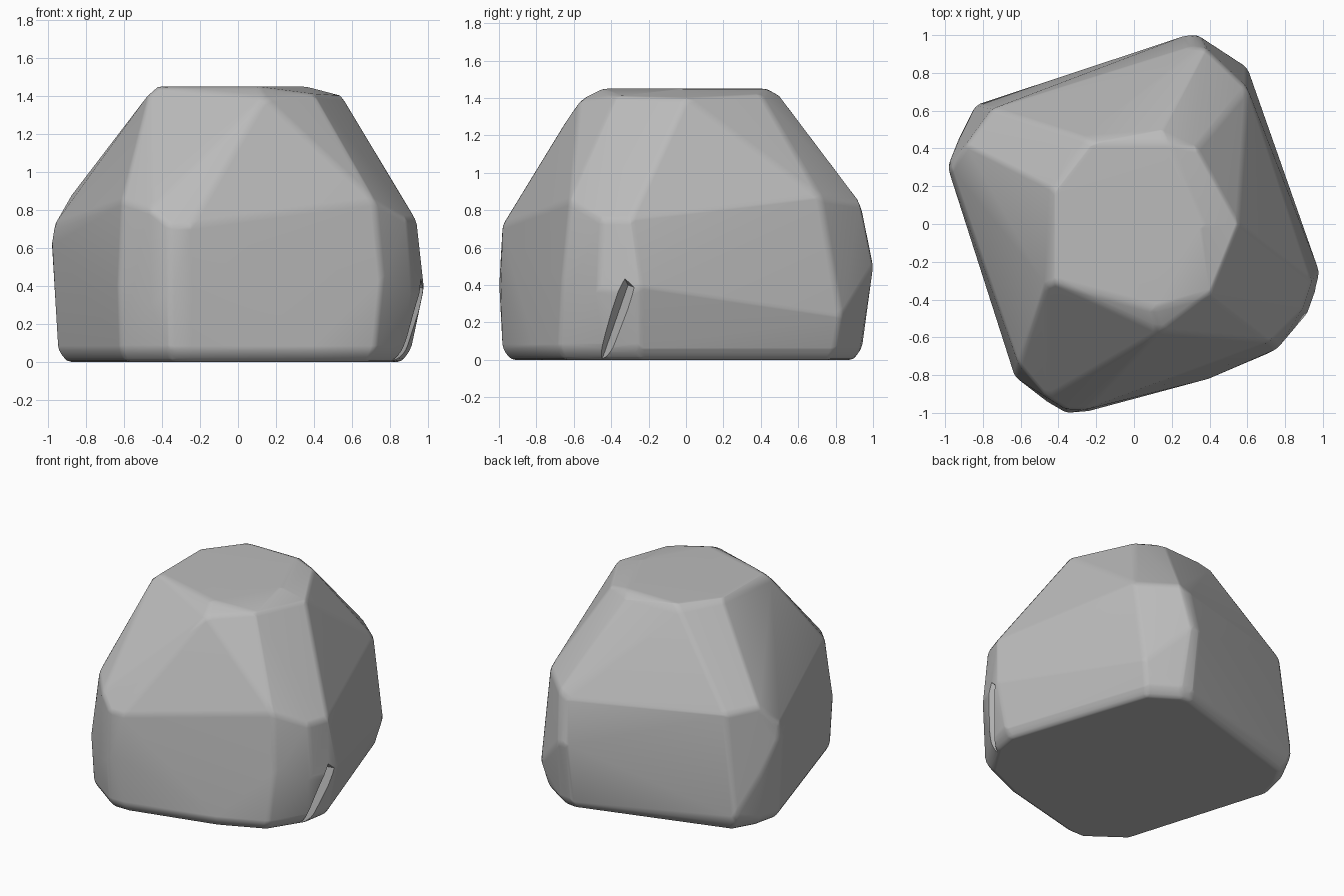
import bpy
import bmesh
from math import radians

if "Cube" in bpy.data.objects:
    bpy.data.objects.remove(bpy.data.objects["Cube"])

stone = bpy.data.materials.new("grey stone")
stone.use_nodes = True
grey = (0.5, 0.5, 0.5, 1)
stone.diffuse_color = grey
stone.node_tree.nodes["Principled BSDF"].inputs["Base Color"].default_value = grey


def hull_object(name, points):
    """Wrap a convex skin around a few corner points."""
    bm = bmesh.new()
    for p in points:
        bm.verts.new(p)
    out = bmesh.ops.convex_hull(bm, input=bm.verts[:])
    loose = {v for v in out["geom_interior"] + out["geom_unused"]
             if isinstance(v, bmesh.types.BMVert)}
    bmesh.ops.delete(bm, geom=list(loose), context='VERTS')
    bmesh.ops.dissolve_limit(bm, angle_limit=radians(3),
                             verts=bm.verts[:], edges=bm.edges[:])
    bmesh.ops.recalc_face_normals(bm, faces=bm.faces[:])
    mesh = bpy.data.meshes.new(name)
    bm.to_mesh(mesh)
    bm.free()
    mesh.materials.append(stone)
    obj = bpy.data.objects.new(name, mesh)
    bpy.context.collection.objects.link(obj)
    return obj


# Widest outline: four rounded corners
belly = [
    (.28, 1, .5), (.34, 1, .5), (.6, .83, .23),
    (.98, -.25, .39), (.97, -.33, .35), (.92, -.47, .38), (.76, -.66, .45),
    (-.24, -.99, .4), (-.36, -1, .4), (-.46, -.94, .3), (-.63, -.81, .4),
    (-.98, .28, .62), (-.98, .33, .62), (-.93, .45, .4), (-.84, .63, .13),
]
# Crease where the walls start to lean in
shoulder = [
    (.3, .94, .8), (.38, .93, .84), (.6, .72, .87),
    (.94, -.3, .75), (.89, -.45, .75), (.72, -.62, .85),
    (-.25, -.98, .72), (-.36, -.98, .72), (-.46, -.92, .8), (-.61, -.74, .85),
    (-.97, .3, .72), (-.89, .42, .86), (-.75, .61, .84),
]
# Flat crown
crown = [
    (-.45, .2, 1.42), (-.28, .46, 1.41), (.15, .5, 1.41), (.33, .4, 1.42),
    (.55, 0, 1.4), (.4, -.37, 1.41), (.14, -.57, 1.39), (-.47, -.33, 1.41),
    (-.42, .17, 1.45), (-.22, .43, 1.45), (.18, .43, 1.45), (.36, 0, 1.45),
    (.1, -.45, 1.45), (-.42, -.31, 1.45),
]
# Undercut foot, full at the front and left, drawn in at the right
foot = [
    (.28, .94), (.36, .93), (.56, .8), (.91, -.25), (.88, -.43), (.72, -.68),
    (.4, -.82), (-.24, -.98), (-.36, -.98), (-.62, -.79), (-.95, .28),
    (-.91, .45), (-.82, .61),
]
rim = [(x, y, .06) for x, y in foot]
sole = [(x * .95, y * .955, 0) for x, y in foot]

rock = hull_object("rock", belly + shoulder + crown + rim + sole)

bevel = rock.modifiers.new("soft edges", 'BEVEL')
bevel.width = .03
bevel.segments = 2
bevel.limit_method = 'ANGLE'
bevel.angle_limit = radians(14)

# Open cleft in one lower corner
cleft = hull_object("cleft_cutter", [
    (.97, -.53, -.03), (.97, -.36, -.03), (1.02, -.35, .48), (1.02, -.25, .38),
    (.8, -.46, -.03), (.92, -.31, .4),
])
cleft.hide_render = True
cut = rock.modifiers.new("cleft", 'BOOLEAN')
cut.operation = 'DIFFERENCE'
cut.object = cleft
cut.solver = 'EXACT'

bpy.ops.object.select_all(action='DESELECT')
rock.select_set(True)
bpy.context.view_layer.objects.active = rock
for name in ("soft edges", "cleft"):
    bpy.ops.object.modifier_apply(modifier=name)
bpy.data.objects.remove(cleft)

bpy.ops.object.shade_smooth_by_angle(angle=radians(40))
weighted = rock.modifiers.new("flat facets", 'WEIGHTED_NORMAL')
weighted.keep_sharp = True
